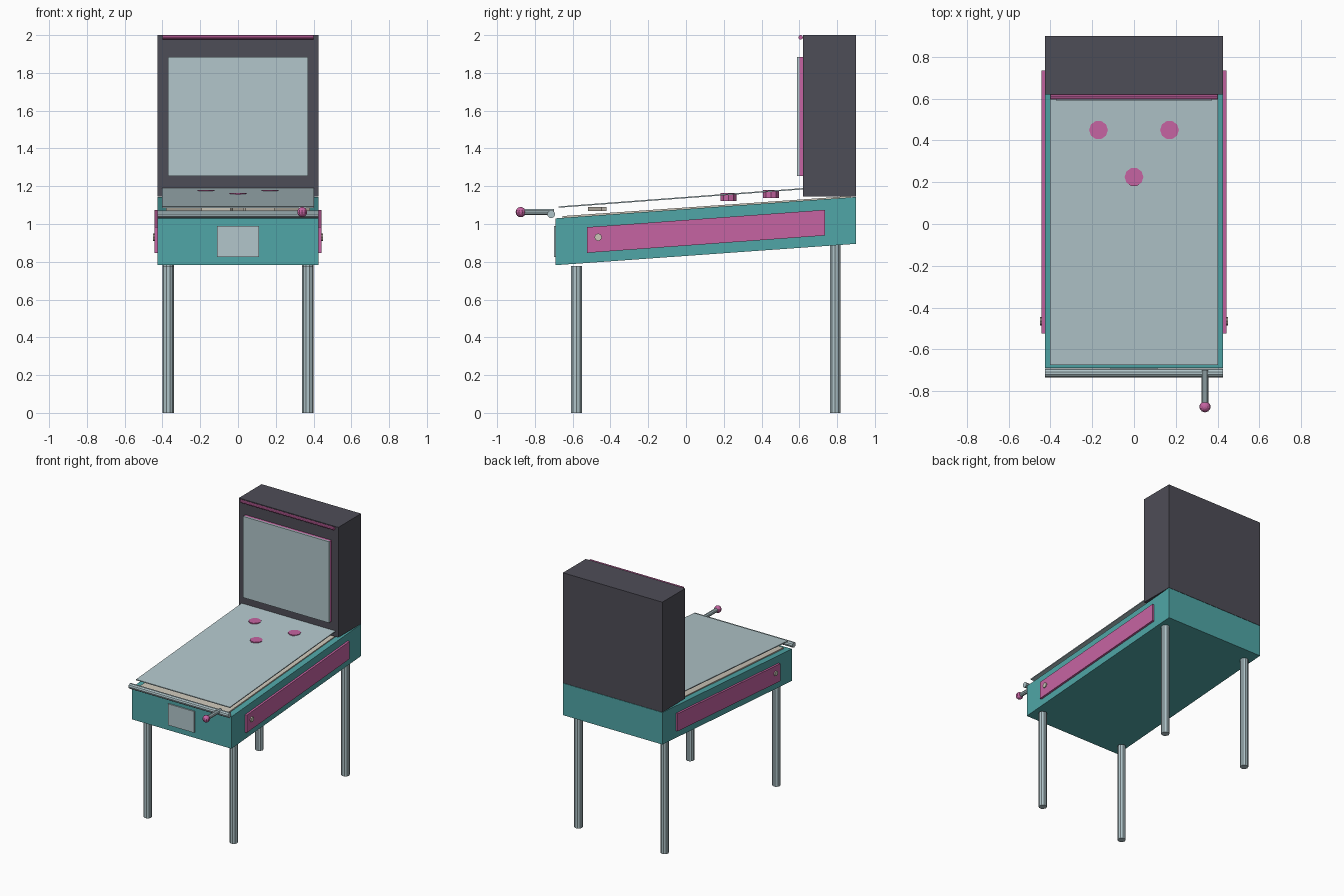
import bpy, bmesh
from math import radians, pi, atan2
from mathutils import Matrix, Vector

cube = bpy.data.objects.get("Cube")
if cube:
    bpy.data.objects.remove(cube, do_unlink=True)


def material(name, rgb):
    m = bpy.data.materials.new(name)
    m.use_nodes = True
    m.diffuse_color = (*rgb, 1)
    m.node_tree.nodes["Principled BSDF"].inputs["Base Color"].default_value = (*rgb, 1)
    return m


teal = material("teal paint", (0.08, 0.38, 0.385))
pink = material("pink trim", (0.565, 0.127, 0.362))
dark = material("dark charcoal", (0.076, 0.074, 0.095))
glass = material("pale glass", (0.445, 0.565, 0.597))
metal = material("pale metal", (0.43, 0.55, 0.58))
cream = material("cream", (0.61, 0.565, 0.485))


def finish(bm, name, mat):
    bmesh.ops.recalc_face_normals(bm, faces=bm.faces)
    mesh = bpy.data.meshes.new(name)
    bm.to_mesh(mesh)
    bm.free()
    mesh.materials.append(mat)
    obj = bpy.data.objects.new(name, mesh)
    bpy.context.collection.objects.link(obj)
    return obj


def box(name, mat, x, y, z, turn=0):
    """Box from (min, max) ranges, optionally turned about its own vertical axis."""
    bm = bmesh.new()
    size = [r[1] - r[0] for r in (x, y, z)]
    centre = Vector([(r[0] + r[1]) / 2 for r in (x, y, z)])
    bmesh.ops.create_cube(bm, size=1, matrix=Matrix.Translation(centre)
                          @ Matrix.Rotation(turn, 4, "Z") @ Matrix.Diagonal((*size, 1)))
    return finish(bm, name, mat)


def side_profile(name, mat, points, x0, x1):
    """Extrude a (y, z) outline across x."""
    bm = bmesh.new()
    face = bm.faces.new([bm.verts.new((x0, y, z)) for y, z in points])
    new = bmesh.ops.extrude_face_region(bm, geom=[face])["geom"]
    bmesh.ops.translate(bm, vec=(x1 - x0, 0, 0),
                        verts=[v for v in new if isinstance(v, bmesh.types.BMVert)])
    return finish(bm, name, mat)


def rod(name, mat, start, end, radius, sides=10):
    a, b = Vector(start), Vector(end)
    bm = bmesh.new()
    bmesh.ops.create_cone(bm, cap_ends=True, segments=sides, radius1=radius,
                          radius2=radius, depth=(b - a).length,
                          matrix=Matrix.Translation((a + b) / 2)
                          @ (b - a).to_track_quat("Z", "Y").to_matrix().to_4x4()
                          @ Matrix.Rotation(pi / 2, 4, "Z"))
    return finish(bm, name, mat)


def sloped(y0, z0, y1, z1, thick):
    """Outline of a sloping slab, given its top edge."""
    return [(y0, z0 - thick), (y1, z1 - thick), (y1, z1), (y0, z0)]


# Sloping cabinet, playfield and cover glass
W = 0.427
side_profile("cabinet", teal, sloped(-0.69, 1.03, 0.9, 1.143, 0.248), -W, W)
side_profile("playfield", cream, sloped(-0.655, 1.042, 0.87, 1.148, 0.02), -0.38, 0.38)
side_profile("cover_glass", glass, sloped(-0.675, 1.093, 0.62, 1.19, 0.007), -0.403, 0.403)

# Backbox with framed glass and top trim
box("backbox", dark, (-W, W), (0.62, 0.9), (1.145, 2.0))
box("backglass_frame", pink, (-0.37, 0.37), (0.602, 0.62), (1.255, 1.885))
box("backglass", glass, (-0.37, 0.37), (0.588, 0.602), (1.255, 1.885))
rod("backbox_trim", pink, (-0.4, 0.607, 1.988), (0.4, 0.607, 1.988), 0.012)

# Bumpers poking through the glass
for x, y, top in ((0, 0.225, 1.165), (-0.17, 0.45, 1.181), (0.17, 0.45, 1.181)):
    rod("bumper", pink, (x, y, top - 0.043), (x, y, top), 0.045)

# Mirrored parts: flippers, side panels, buttons, legs
for side, s in (("left", 1), ("right", -1)):
    x = s * 0.11
    box(side + "_flipper", cream, (x - 0.085, x + 0.085), (-0.485, -0.455),
        (1.068, 1.09), turn=s * radians(25))
    side_profile(side + "_side_panel", pink,
                 sloped(-0.525, 0.983, 0.735, 1.075, 0.136), s * W, s * 0.443)
    rod(side + "_button", cream, (s * W, -0.465, 0.93), (s * 0.451, -0.465, 0.93), 0.02, 8)
    rod(side + "_front_leg", metal, (s * 0.37, -0.58, 0), (s * 0.37, -0.58, 0.777), 0.03)
    rod(side + "_back_leg", metal, (s * 0.37, 0.79, 0), (s * 0.37, 0.79, 0.889), 0.03)

# Front bar, coin door and plunger
rod("front_bar", metal, (-W, -0.714, 1.052), (W, -0.714, 1.052), 0.021)
box("coin_door", glass, (-0.112, 0.112), (-0.699, -0.69), (0.825, 0.99))
rod("plunger_rod", metal, (0.34, -0.86, 1.063), (0.34, -0.7, 1.063), 0.016)
knob = bmesh.new()
bmesh.ops.create_uvsphere(knob, u_segments=10, v_segments=8, radius=0.027,
                          matrix=Matrix.Translation((0.34, -0.875, 1.063)))
finish(knob, "plunger_knob", pink)
